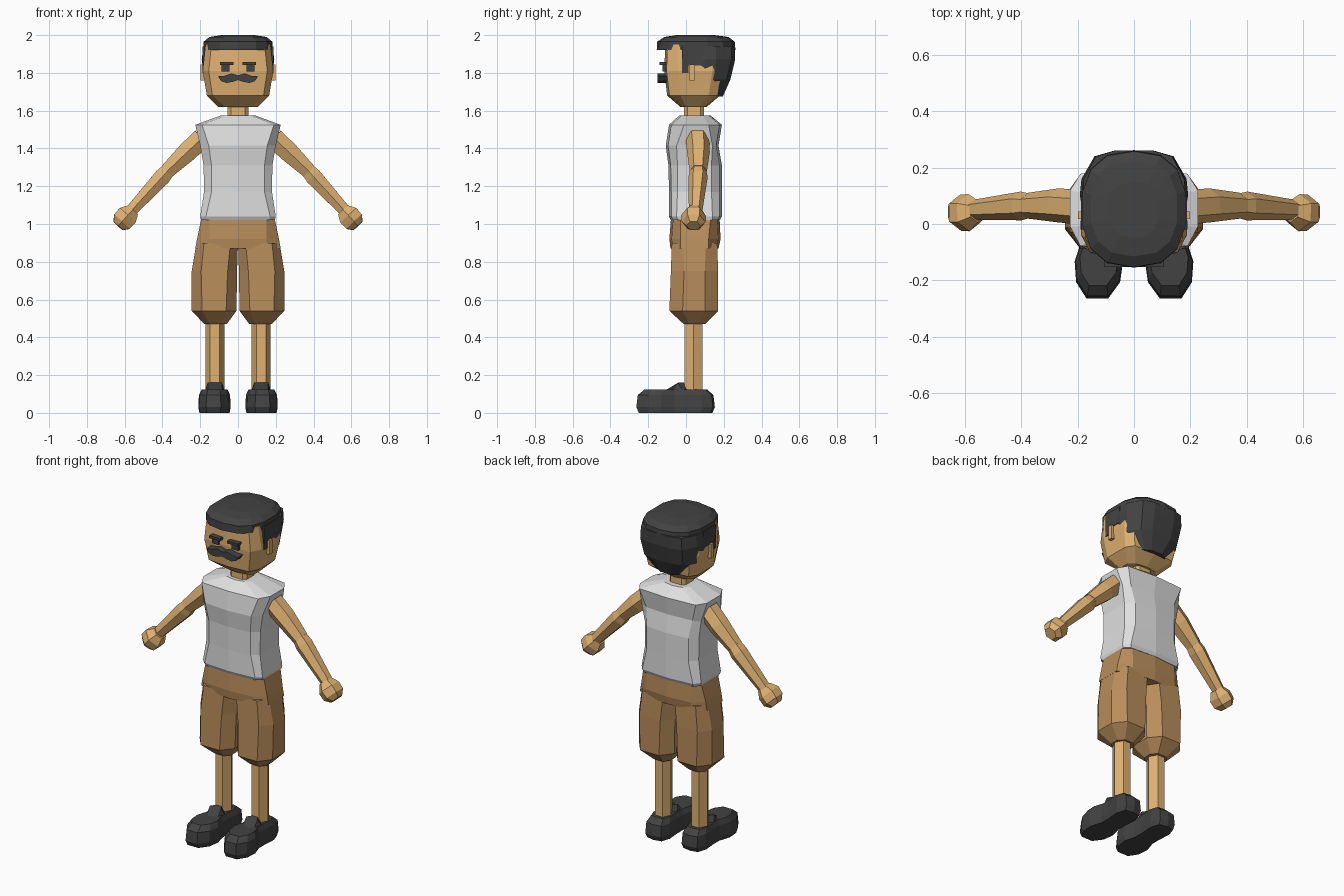
import bpy, bmesh, math
from mathutils import Vector

if "Cube" in bpy.data.objects:
    bpy.data.objects.remove(bpy.data.objects["Cube"])


def material(name, rgb):
    m = bpy.data.materials.new(name)
    m.diffuse_color = (*rgb, 1)
    m.use_nodes = True
    m.node_tree.nodes["Principled BSDF"].inputs["Base Color"].default_value = m.diffuse_color
    return m


SKIN = material("skin", (0.74, 0.44, 0.17))
SHIRT = material("light_grey_cloth", (0.74, 0.74, 0.74))
SHORTS = material("brown_cloth", (0.48, 0.265, 0.105))
DARK = material("charcoal", (0.055, 0.055, 0.055))


def loft(name, rings, mat):
    """Skin a list of equal-length point rings and cap both ends."""
    bm = bmesh.new()
    rows = [[bm.verts.new(p) for p in r] for r in rings]
    n = len(rows[0])
    for r0, r1 in zip(rows, rows[1:]):
        for i in range(n):
            j = (i + 1) % n
            bm.faces.new((r0[i], r0[j], r1[j], r1[i]))
    bm.faces.new(rows[0])
    bm.faces.new(rows[-1])
    bmesh.ops.recalc_face_normals(bm, faces=bm.faces)
    me = bpy.data.meshes.new(name)
    bm.to_mesh(me)
    bm.free()
    me.materials.append(mat)
    ob = bpy.data.objects.new(name, me)
    bpy.context.collection.objects.link(ob)
    return ob


def body_ring(z, a, w, yf, y1, y2, yb, k=0.012):
    """Ten-sided symmetric ring: a = front corner, w = half width."""
    half = [(0, yf), (a, yf + k), (w, y1), (w, y2), (a, yb - k), (0, yb)]
    return [(x, y, z) for x, y in half] + [(-x, y, z) for x, y in half[-2:0:-1]]


def chamfer_ring(z, x0, x1, y0, y1, cx, cy):
    """Rectangle with cut corners."""
    return [(x0 + cx, y0, z), (x1 - cx, y0, z), (x1, y0 + cy, z), (x1, y1 - cy, z),
            (x1 - cx, y1, z), (x0 + cx, y1, z), (x0, y1 - cy, z), (x0, y0 + cy, z)]


def oval_ring(z, w, y0, y1, n=14, p=0.8):
    pts = []
    for i in range(n):
        t = 2 * math.pi * (i + 0.5) / n
        c, s = math.cos(t), math.sin(t)
        pts.append((w * math.copysign(abs(c) ** p, c),
                    (y0 + y1) / 2 + (y1 - y0) / 2 * math.copysign(abs(s) ** p, s), z))
    return pts


def tube(name, path, mat, n=6):
    """Straight limb through (centre, radius) stations."""
    a, b = Vector(path[0][0]), Vector(path[-1][0])
    d = (b - a).normalized()
    u = d.cross(Vector((0, 1, 0))).normalized()
    v = d.cross(u)
    rings = []
    for c, r in path:
        rings.append([Vector(c) + r * (u * math.cos(2 * math.pi * (i + .5) / n)
                                       + v * math.sin(2 * math.pi * (i + .5) / n)) for i in range(n)])
    return loft(name, rings, mat)


def side(s, rings):
    return [[(s * x, y, z) for x, y, z in r] for r in rings]


def box(name, x0, x1, y0, y1, z0, z1, mat):
    return loft(name, [[(x0, y0, z), (x1, y0, z), (x1, y1, z), (x0, y1, z)] for z in (z0, z1)], mat)


# Head and neck
loft("head", [
    body_ring(1.62, .07, .105, -.03, .0, .07, .11),
    body_ring(1.68, .135, .165, -.10, -.03, .12, .18),
    body_ring(1.81, .155, .187, -.115, -.04, .14, .20),
    body_ring(1.95, .14, .172, -.11, -.05, .14, .20)], SKIN)
loft("neck", [chamfer_ring(z, -.055, .055, -.01, .095, .018, .018) for z in (1.55, 1.64)], SKIN)

# Hair: top cap, back mass and side panels
loft("hair_cap", [
    oval_ring(1.92, .186, -.155, .262), oval_ring(1.965, .186, -.153, .258),
    oval_ring(1.99, .155, -.115, .225), oval_ring(2.0, .09, -.05, .15)], DARK)


def back_ring(z, a, w, y0, y1, y2):
    half = [(w * .95, y0), (w, (y0 + y1) / 2), (w * .97, y1), (a, y2 - .02), (a * .5, y2)]
    return [(x, y, z) for x, y in half] + [(-x, y, z) for x, y in half[::-1]]


loft("hair_back", [
    back_ring(1.675, .07, .10, .13, .16, .195), back_ring(1.765, .13, .178, .05, .15, .235),
    back_ring(1.87, .14, .192, .045, .16, .26), back_ring(1.94, .135, .183, .045, .16, .26)], DARK)
for s, tag in ((1, "left"), (-1, "right")):
    box(tag + "_hair_side", s * .12, s * .188, -.02, .10, 1.84, 1.94, DARK)
    box(tag + "_sideburn", s * .15, s * .189, -.02, .012, 1.80, 1.85, DARK)
    box(tag + "_ear", s * .165, s * .199, .018, .045, 1.76, 1.845, SKIN)
    # Eyes and brows
    box(tag + "_eye", s * .045, s * .088, -.125, -.09, 1.808, 1.85, DARK)
    box(tag + "_brow", s * .024, s * .096, -.14, -.09, 1.842, 1.857, DARK)

# Moustache: drooping outline given depth
half = [(0, 1.787), (.035, 1.797), (.07, 1.785), (.106, 1.782), (.09, 1.757), (.06, 1.747), (.03, 1.752), (0, 1.762)]
outline = half + [(-x, z) for x, z in half[-2:0:-1]]
loft("moustache", [[(x, y, z) for x, z in outline] for y in (-.152, -.09)], DARK)

# Sleeveless shirt
loft("shirt", [
    body_ring(1.02, .165, .195, -.08, -.045, .14, .18),
    body_ring(1.04, .17, .2, -.09, -.05, .14, .19),
    body_ring(1.17, .14, .18, -.09, -.045, .135, .19),
    body_ring(1.31, .14, .182, -.093, -.045, .135, .19),
    body_ring(1.415, .155, .2, -.107, -.05, .14, .172),
    body_ring(1.525, .19, .226, -.09, -.01, .12, .19),
    body_ring(1.575, .06, .09, -.035, .0, .09, .13)], SHIRT)

# Shorts: hips plus two baggy legs
loft("shorts_hips", [
    body_ring(.87, .15, .226, -.082, -.03, .12, .172),
    body_ring(.92, .15, .217, -.088, -.03, .12, .183),
    body_ring(1.025, .15, .195, -.08, -.03, .13, .178)], SHORTS)
for s, tag in ((1, "left"), (-1, "right")):
    loft(tag + "_shorts_leg", side(s, [
        chamfer_ring(.47, .06, .178, -.012, .10, .03, .03),
        chamfer_ring(.54, .008, .245, -.088, .17, .055, .07),
        chamfer_ring(.75, .005, .245, -.08, .17, .05, .07),
        chamfer_ring(.90, .0, .22, -.075, .165, .04, .06)]), SHORTS)
    # Lower leg
    loft(tag + "_lower_leg", [[(s * .1225 + .05 * math.cos(i * math.pi / 3),
                               .04 + .055 * math.sin(i * math.pi / 3), z) for i in range(6)]
                              for z in (.09, .5)], SKIN)
    # Shoe: sole outline lofted upward, plus ankle collar and tongue
    sole = [(0, .145), (.05, .135), (.068, .08), (.062, .0), (.062, -.06), (.085, -.13),
            (.08, -.2), (.045, -.255), (-.03, -.255), (-.07, -.2), (-.08, -.13),
            (-.062, -.06), (-.062, .0), (-.068, .08), (-.05, .135)]
    loft(tag + "_shoe", [[(s * (.122 + x * k), -.05 + (y + .05) * k, z) for x, y in sole]
                         for z, k in ((0, .97), (.03, 1.04), (.095, 1.0), (.125, .82))], DARK)
    loft(tag + "_shoe_tongue", side(s, [
        chamfer_ring(.10, .065, .18, -.13, .02, .025, .03),
        [(x, y, z + (.035 if y > -.06 else 0)) for x, y, z in
         chamfer_ring(.125, .085, .16, -.10, -.012, .02, .03)]]), DARK)

    # Arm segments and faceted fist
    tube(tag + "_upper_arm", [((s * .19, .06, 1.455), .062), ((s * .27, .066, 1.38), .06),
                              ((s * .375, .065, 1.28), .046)], SKIN)
    tube(tag + "_forearm", [((s * .365, .065, 1.29), .042), ((s * .40, .064, 1.25), .051),
                            ((s * .575, .05, 1.06), .035)], SKIN)
    tube(tag + "_hand", [((s * .555, .045, 1.075), .04), ((s * .585, .04, 1.045), .066),
                         ((s * .615, .04, 1.012), .064), ((s * .635, .04, .99), .038)], SKIN)
